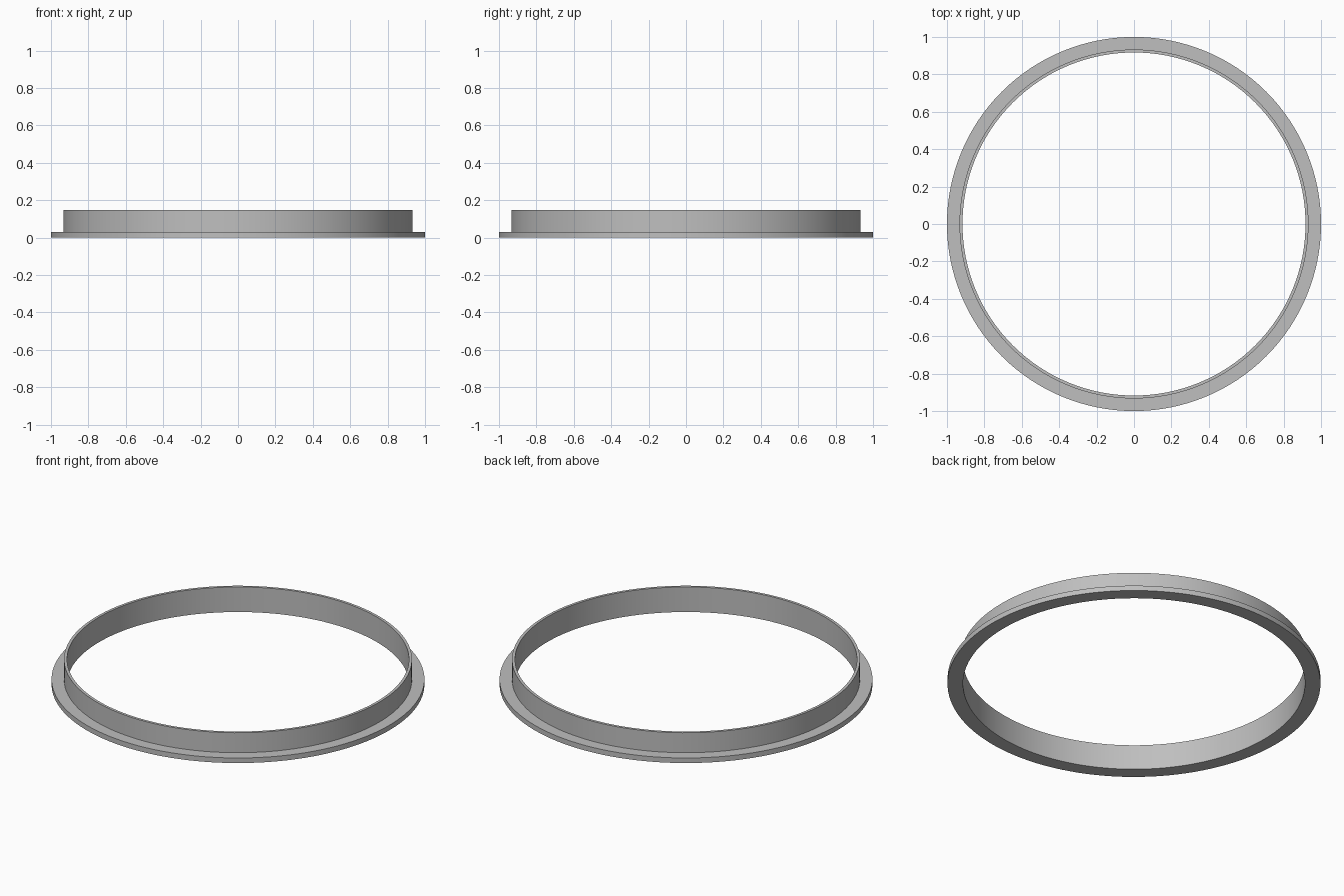
import bpy
import bmesh
import math

cube = bpy.data.objects.get("Cube")
if cube:
    bpy.data.objects.remove(cube, do_unlink=True)

SEGMENTS = 128
INNER, WALL, RIM = 0.917, 0.933, 1.0
FLANGE_TOP, HEIGHT = 0.03, 0.148

# Plain grey material
grey = bpy.data.materials.new("plain grey")
grey.use_nodes = True
colour = (0.52, 0.52, 0.52, 1)
grey.diffuse_color = colour
grey.node_tree.nodes["Principled BSDF"].inputs["Base Color"].default_value = colour

# L-shaped section (radius, height): upright collar with an outward flange
section = [(INNER, 0), (RIM, 0), (RIM, FLANGE_TOP),
           (WALL, FLANGE_TOP), (WALL, HEIGHT), (INNER, HEIGHT)]


def lathe(name, profile, material):
    """Turn a closed profile around the z axis."""
    bm = bmesh.new()
    rings = []
    for i in range(SEGMENTS):
        a = math.tau * i / SEGMENTS
        rings.append([bm.verts.new((r * math.cos(a), r * math.sin(a), z))
                      for r, z in profile])
    n = len(profile)
    for i, ring in enumerate(rings):
        after = rings[(i + 1) % SEGMENTS]
        for j in range(n):
            k = (j + 1) % n
            bm.faces.new((ring[j], after[j], after[k], ring[k]))
    bmesh.ops.recalc_face_normals(bm, faces=bm.faces)
    mesh = bpy.data.meshes.new(name)
    bm.to_mesh(mesh)
    bm.free()
    mesh.materials.append(material)
    obj = bpy.data.objects.new(name, mesh)
    bpy.context.collection.objects.link(obj)
    return obj


# Flanged ring, smooth around and sharp at the corners
ring = lathe("flanged_ring", section, grey)
bpy.ops.object.select_all(action='DESELECT')
ring.select_set(True)
bpy.context.view_layer.objects.active = ring
bpy.ops.object.shade_smooth_by_angle(angle=math.radians(30))
